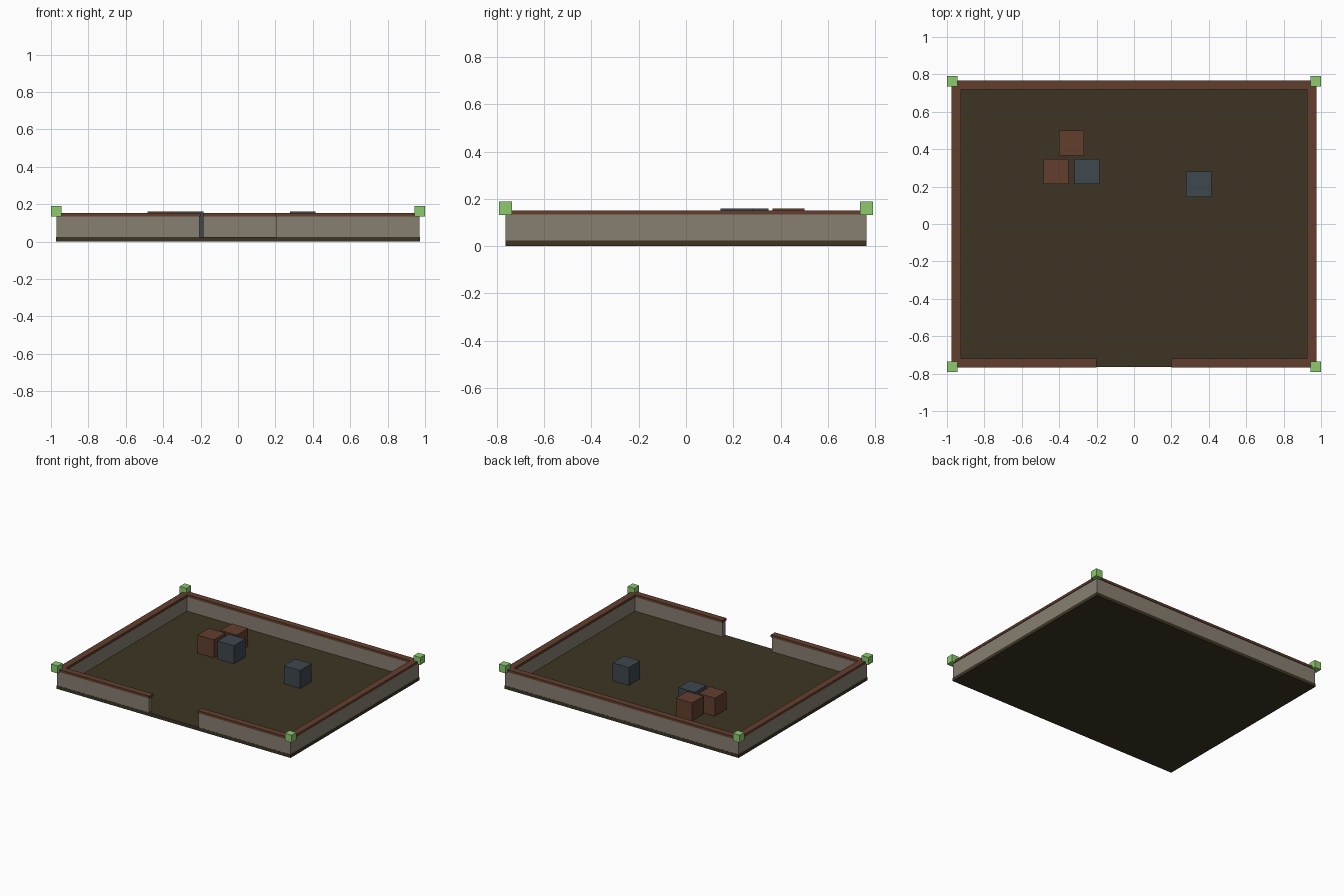
import bpy

if "Cube" in bpy.data.objects:
    bpy.data.objects.remove(bpy.data.objects["Cube"])


def material(name, rgb):
    def linear(c):
        c /= 255
        return c / 12.92 if c <= 0.04045 else ((c + 0.055) / 1.055) ** 2.4
    m = bpy.data.materials.new(name)
    m.diffuse_color = (*[linear(c) for c in rgb], 1)
    m.use_nodes = True
    m.node_tree.nodes["Principled BSDF"].inputs["Base Color"].default_value = m.diffuse_color
    return m


soil = material("dark olive floor", (61, 53, 36))
stone = material("grey stone", (135, 126, 113))
wood = material("reddish brown wood", (99, 63, 46))
slate = material("blue slate", (63, 71, 79))
green = material("light green", (141, 202, 111))


def box(name, x, y, z, mat):
    """Box from (min, max) ranges on each axis."""
    bpy.ops.mesh.primitive_cube_add(
        size=1, location=[sum(r) / 2 for r in (x, y, z)])
    ob = bpy.context.object
    ob.name = name
    ob.scale = [r[1] - r[0] for r in (x, y, z)]
    bpy.ops.object.transform_apply(location=False, rotation=False, scale=True)
    ob.data.materials.append(mat)
    return ob


def enclosure(name, ox, oy, ix, iy, gap, z, mat):
    """Four sides of a rectangular ring with an opening at the front."""
    for label, s in (("left", -1), ("right", 1)):
        box(f"{label}_{name}", sorted((s * ix, s * ox)), (-oy, oy), z, mat)
        box(f"front_{label}_{name}", sorted((s * gap, s * ix)), (-oy, -iy), z, mat)
    box(f"back_{name}", (-ix, ix), (iy, oy), z, mat)


# Floor slab
box("floor", (-0.972, 0.972), (-0.764, 0.764), (0, 0.025), soil)

# Low walls and their slightly overhanging wooden caps
enclosure("wall", 0.971, 0.763, 0.931, 0.726, 0.207, (0.025, 0.134), stone)
enclosure("wall_cap", 0.976, 0.768, 0.925, 0.72, 0.2, (0.134, 0.152), wood)

# Corner markers
for sx in (-1, 1):
    for sy in (-1, 1):
        cx, cy, h = sx * 0.972, sy * 0.764, 0.028
        box("corner_marker", (cx - h, cx + h), (cy - h, cy + h), (0.133, 0.189), green)

# Crates standing on the floor
for name, cx, cy, mat in (("brown_crate", -0.334, 0.433, wood),
                          ("brown_crate", -0.417, 0.281, wood),
                          ("blue_crate", -0.251, 0.281, slate),
                          ("blue_crate", 0.346, 0.213, slate)):
    h = 0.0675
    box(name, (cx - h, cx + h), (cy - h, cy + h), (0.025, 0.16), mat)
